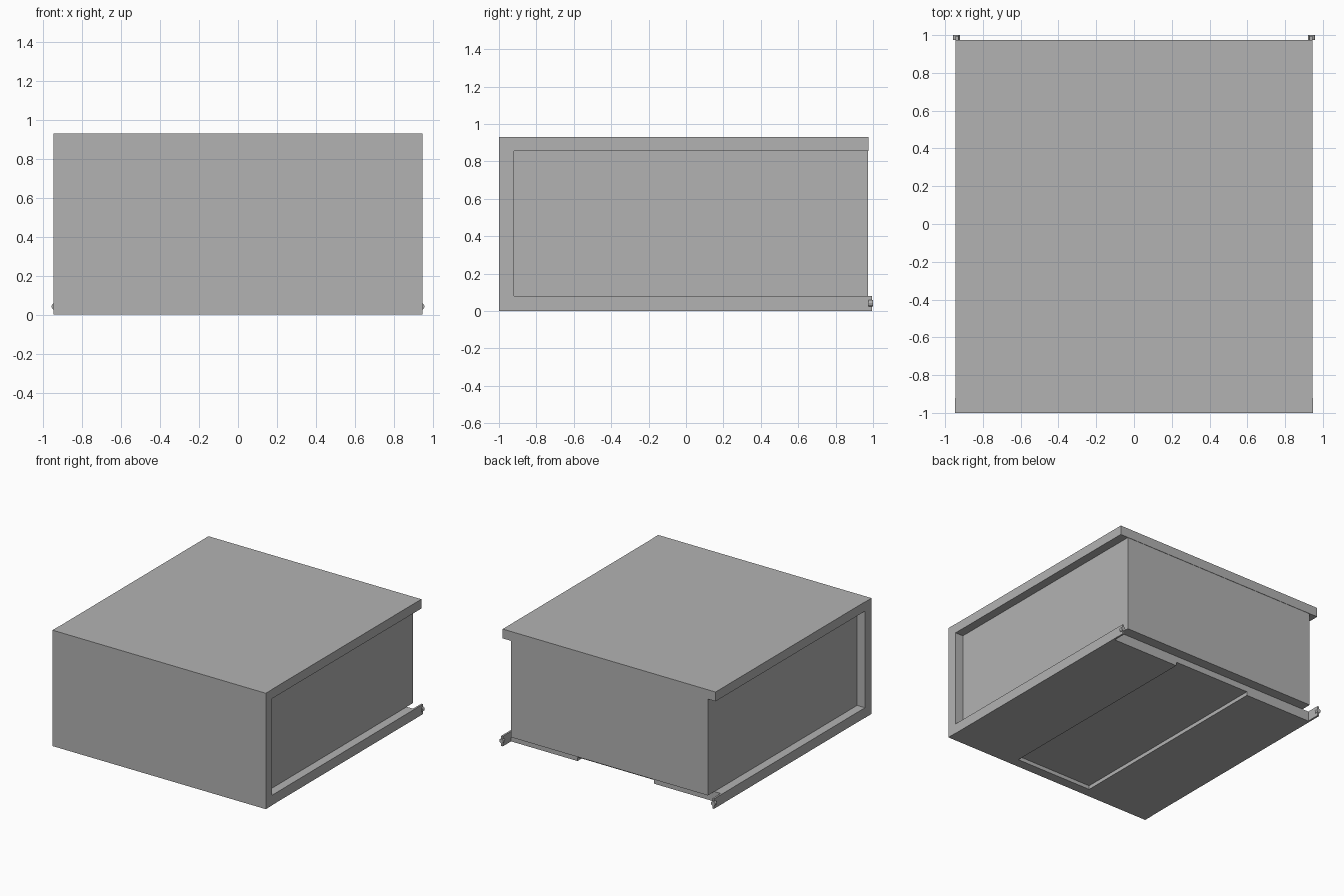
import bpy, bmesh
from math import radians

cube = bpy.data.objects.get("Cube")
if cube:
    bpy.data.objects.remove(cube, do_unlink=True)

grey = bpy.data.materials.new("plain grey")
grey.use_nodes = True
GREY = (0.448, 0.448, 0.448, 1)
grey.diffuse_color = GREY
grey.node_tree.nodes["Principled BSDF"].inputs["Base Color"].default_value = GREY


def finish(name, bm):
    bmesh.ops.recalc_face_normals(bm, faces=bm.faces)
    mesh = bpy.data.meshes.new(name)
    bm.to_mesh(mesh)
    bm.free()
    mesh.materials.append(grey)
    obj = bpy.data.objects.new(name, mesh)
    bpy.context.collection.objects.link(obj)
    return obj


def box(name, x, y, z):
    """Box from (low, high) ranges."""
    bm = bmesh.new()
    bmesh.ops.create_cube(bm, size=1)
    for v in bm.verts:
        v.co = [r[0] if c < 0 else r[1] for c, r in zip(v.co, (x, y, z))]
    return finish(name, bm)


def extrude_y(name, profile, y0, y1):
    """Extrude an x-z outline along y."""
    bm = bmesh.new()
    face = bm.faces.new([bm.verts.new((x, y0, z)) for x, z in profile])
    out = bmesh.ops.extrude_face_region(bm, geom=[face])
    for v in out["geom"]:
        if isinstance(v, bmesh.types.BMVert):
            v.co.y = y1
    return finish(name, bm)


W = 0.945        # outer half width
IN = 0.875       # half width of the inset body
H = 0.93
LIP = 0.08       # thickness of the panels
FRONT = -0.92    # back of the front panel
BACK = 0.89      # rear of the base

# Front panel and overhanging top
box("front_panel", (-W - 0.002, W + 0.002), (-1, FRONT), (0, H))
box("top_panel", (-W, W), (FRONT, 0.975), (H - 0.075, H))

# Inset body with its rear panel
box("body", (-IN, IN), (FRONT, BACK), (LIP, H - 0.075))
box("rear_panel", (-IN, IN), (BACK, 0.972), (LIP, H - 0.075))

# Base with a shallow channel underneath
right = [(0.34, 0.03), (0.34, 0), (W, 0), (W, LIP)]
extrude_y("base", right + [(-x, z) for x, z in reversed(right)], FRONT, BACK)

# Rear runner ends with small rollers
for side, label in ((1, "left"), (-1, "right")):
    box("runner_end_" + label, sorted((side * 0.93, side * W)),
        (BACK, 0.995), (0, LIP))
    bm = bmesh.new()
    bmesh.ops.create_cone(bm, cap_ends=True, segments=12,
                          radius1=0.018, radius2=0.018, depth=0.025)
    roller = finish("roller_" + label, bm)
    roller.rotation_euler.x = radians(90)
    roller.location = (side * 0.94, 0.9875, 0.042)
